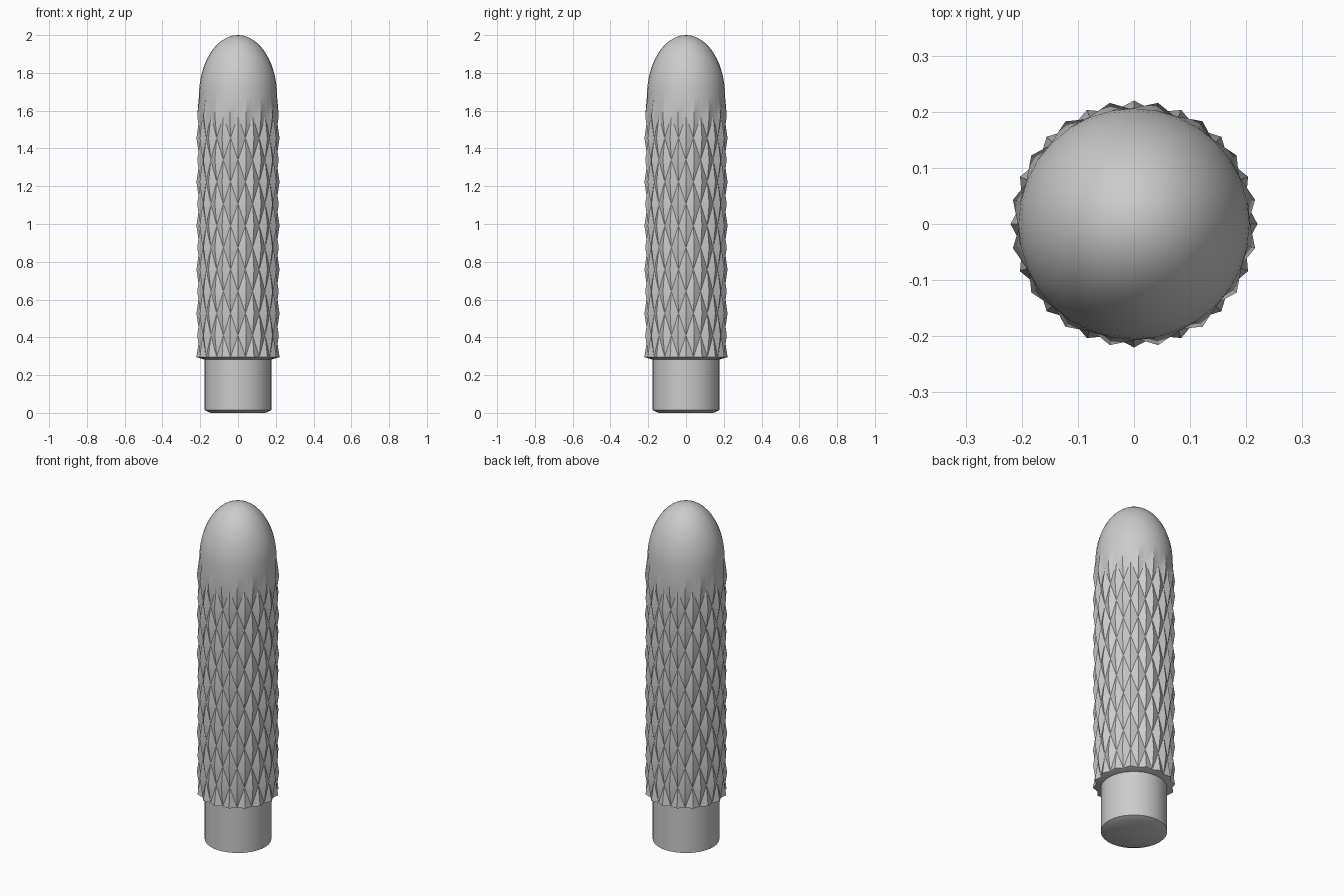
import bpy, bmesh, math

if "Cube" in bpy.data.objects:
    bpy.data.objects.remove(bpy.data.objects["Cube"])

N = 32                      # columns around the grip
Z0, STEP, ROWS = 0.295, 0.116, 12
PEAK, LOW = 0.22, 0.203


def ring(bm, z, radius):
    """Ring of N vertices; radius is a number or a function of the column."""
    verts = []
    for i in range(N):
        r = radius(i) if callable(radius) else radius
        a = 2 * math.pi * i / N
        verts.append(bm.verts.new((r * math.cos(a), r * math.sin(a), z)))
    return verts


def bridge(bm, a, b):
    for i in range(N):
        j = (i + 1) % N
        bm.faces.new((a[i], a[j], b[j], b[i]))


def finish(bm, name):
    bmesh.ops.recalc_face_normals(bm, faces=bm.faces)
    me = bpy.data.meshes.new(name)
    bm.to_mesh(me)
    bm.free()
    ob = bpy.data.objects.new(name, me)
    bpy.context.collection.objects.link(ob)
    bpy.ops.object.select_all(action='DESELECT')
    ob.select_set(True)
    bpy.context.view_layer.objects.active = ob
    bpy.ops.object.shade_smooth_by_angle(angle=math.radians(30))
    return ob


# Knurled grip: checkerboard of peaks and valleys, split along valley lines
bm = bmesh.new()
rows = [ring(bm, Z0 + STEP * k,
             lambda i, k=k: PEAK if (i + k) % 2 == 0 else LOW)
        for k in range(ROWS)]
for k in range(ROWS - 1):
    a, b = rows[k], rows[k + 1]
    for i in range(N):
        j = (i + 1) % N
        if (i + k) % 2 == 0:    # lows at a[j] and b[i]
            bm.faces.new((a[i], a[j], b[i]))
            bm.faces.new((a[j], b[j], b[i]))
        else:                   # lows at a[i] and b[j]
            bm.faces.new((a[i], a[j], b[j]))
            bm.faces.new((a[i], b[j], b[i]))

# Lip under the grip
lip = ring(bm, 0.283, 0.178)
bridge(bm, lip, rows[0])
bm.faces.new(lip)

# Rounded elliptical nose
nose_z, nose_r, steps = Z0 + STEP * ROWS - 0.012, 0.207, 14
prev = rows[-1]
for s in range(steps):
    t = math.pi / 2 * s / steps
    cur = ring(bm, nose_z + (2 - nose_z) * math.sin(t), nose_r * math.cos(t))
    bridge(bm, prev, cur)
    prev = cur
tip = bm.verts.new((0, 0, 2))
for i in range(N):
    bm.faces.new((prev[i], prev[(i + 1) % N], tip))
finish(bm, "knurled_grip")

# Plain base plug with chamfered foot
bm = bmesh.new()
plug = [ring(bm, z, r) for z, r in ((0, 0.145), (0.015, 0.178), (0.29, 0.178))]
for a, b in zip(plug, plug[1:]):
    bridge(bm, a, b)
bm.faces.new(plug[0])
bm.faces.new(plug[-1])
finish(bm, "base_plug")
